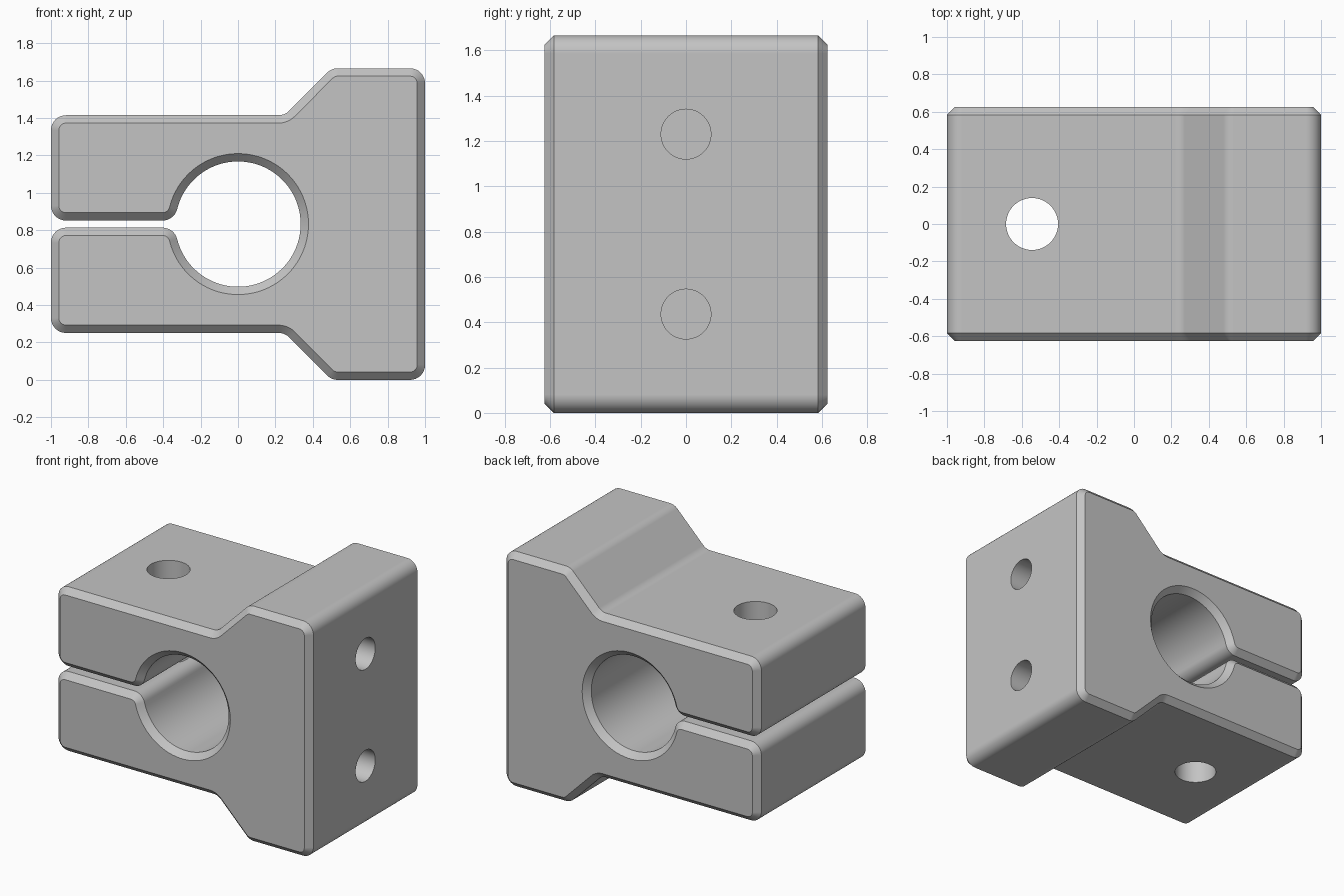
import bpy
import bmesh
from math import sin, cos, radians, degrees, atan2, hypot, pi

if "Cube" in bpy.data.objects:
    bpy.data.objects.remove(bpy.data.objects["Cube"], do_unlink=True)

# Main dimensions
HALF_DEPTH = 0.625
CHAMFER = 0.042
HALF_HEIGHT = 0.833
ARM = 0.582            # half height of the clamp arms
SLOT = 0.019           # half height of the slot
BORE = 0.335
FILLET = 0.08
TAN = FILLET * 0.4142  # tangent length at the sloped corners

steel = bpy.data.materials.new("grey metal")
steel.use_nodes = True
colour = (0.55, 0.55, 0.55, 1)
steel.diffuse_color = colour
steel.node_tree.nodes["Principled BSDF"].inputs["Base Color"].default_value = colour


def arc(cx, cz, radius, start, end, steps):
    angles = [radians(start + (end - start) * i / steps) for i in range(steps + 1)]
    return [(cx + radius * cos(a), cz + radius * sin(a)) for a in angles]


def outline(inset):
    """Closed clamp outline, shrunk by inset, centred on the bore."""
    out, hollow = FILLET - inset, FILLET + inset
    top, edge = HALF_HEIGHT - FILLET, 1 - FILLET
    lip_z = SLOT + FILLET
    lip_x = -(((BORE + FILLET) ** 2 - lip_z ** 2) ** 0.5)
    lip = degrees(atan2(lip_z, -lip_x))
    half = arc(edge, top, out, 0, 90, 8)
    half += arc(0.5 + TAN, top, out, 90, 135, 5)
    half += arc(0.25 - TAN, ARM + FILLET, hollow, -45, -90, 5)
    half += arc(-edge, ARM - FILLET, out, 90, 180, 8)
    half += arc(-edge, lip_z, out, 180, 270, 8)
    half += arc(lip_x, lip_z, out, 270, 360 - lip, 8)
    half += arc(0, 0, BORE + inset, 180 - lip, 0, 36)[1:]
    return half + [(x, -z) for x, z in reversed(half[:-1])]


# Clamp body: four rings give the block and its front and back chamfers
bm = bmesh.new()
rings = []
for y, inset in ((-HALF_DEPTH, CHAMFER), (CHAMFER - HALF_DEPTH, 0),
                 (HALF_DEPTH - CHAMFER, 0), (HALF_DEPTH, CHAMFER)):
    rings.append([bm.verts.new((x, y, z + HALF_HEIGHT)) for x, z in outline(inset)])
count = len(rings[0])
for a, b in zip(rings, rings[1:]):
    for i in range(count):
        j = (i + 1) % count
        bm.faces.new((a[i], a[j], b[j], b[i]))
bm.faces.new(rings[0])
bm.faces.new(rings[-1])
bmesh.ops.recalc_face_normals(bm, faces=bm.faces)
mesh = bpy.data.meshes.new("clamp_body")
bm.to_mesh(mesh)
bm.free()
mesh.materials.append(steel)
body = bpy.data.objects.new("clamp_body", mesh)
bpy.context.collection.objects.link(body)


def drill(name, radius, length, location, rotation=(0, 0, 0)):
    """Cut a round hole into the body."""
    bpy.ops.mesh.primitive_cylinder_add(vertices=48, radius=radius, depth=length,
                                        location=location, rotation=rotation)
    cutter = bpy.context.object
    cutter.name = name
    cutter.hide_render = True
    cutter.data.materials.append(steel)
    mod = body.modifiers.new(name, "BOOLEAN")
    mod.operation = "DIFFERENCE"
    mod.solver = "EXACT"
    mod.object = cutter
    bpy.context.view_layer.objects.active = body
    bpy.ops.object.modifier_apply(modifier=name)
    bpy.data.objects.remove(cutter, do_unlink=True)


# Clamp screw hole through both arms, and two blind mounting holes
drill("screw_hole", 0.139, 2, (-0.545, 0, HALF_HEIGHT))
for side in (-1, 1):
    drill("mounting_hole", 0.11, 0.6, (0.8, 0, HALF_HEIGHT + side * 0.397), (0, pi / 2, 0))

# Smooth fillets and holes, crisp chamfers
bpy.ops.object.select_all(action="DESELECT")
body.select_set(True)
bpy.context.view_layer.objects.active = body
bpy.ops.object.shade_smooth_by_angle(angle=radians(30))
weighted = body.modifiers.new("flat_faces", "WEIGHTED_NORMAL")
weighted.keep_sharp = True
